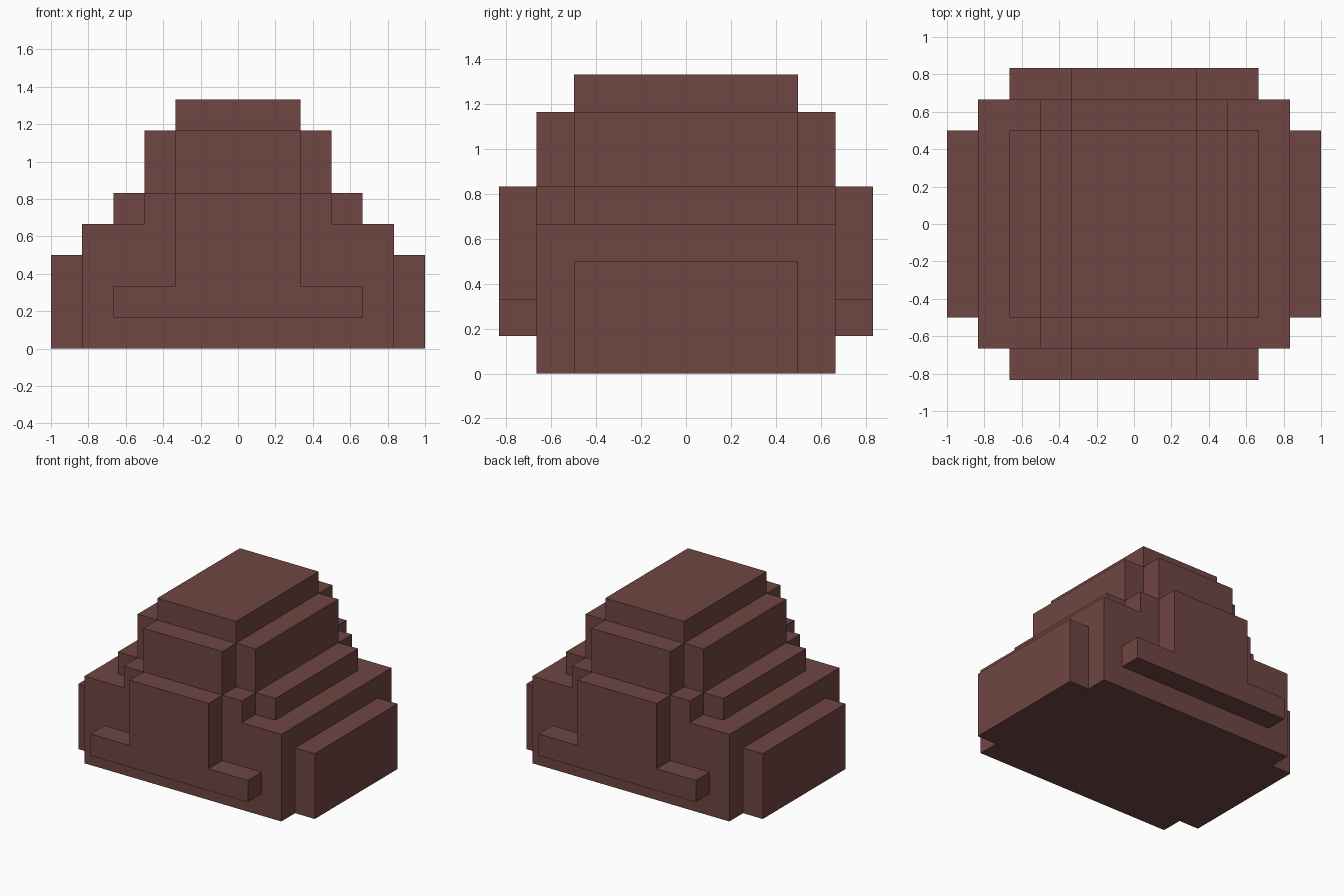
import bpy
import bmesh

cube = bpy.data.objects.get("Cube")
if cube:
    bpy.data.objects.remove(cube, do_unlink=True)

U = 1 / 6  # block grid step

# Single reddish-brown colour
brown = bpy.data.materials.new("reddish_brown")
brown.use_nodes = True
brown.diffuse_color = (0.162, 0.061, 0.054, 1)
bsdf = next(n for n in brown.node_tree.nodes if n.type == 'BSDF_PRINCIPLED')
bsdf.inputs["Base Color"].default_value = brown.diffuse_color
bsdf.inputs["Roughness"].default_value = 0.9


def prism(name, profile, y0, y1):
    """Extrude an (x, z) profile from y0 to y1, all in grid steps."""
    bm = bmesh.new()
    face = bm.faces.new([bm.verts.new((x * U, y0 * U, z * U)) for x, z in profile])
    ext = bmesh.ops.extrude_face_region(bm, geom=[face])
    verts = [g for g in ext["geom"] if isinstance(g, bmesh.types.BMVert)]
    bmesh.ops.translate(bm, verts=verts, vec=(0, (y1 - y0) * U, 0))
    bmesh.ops.recalc_face_normals(bm, faces=bm.faces[:])
    mesh = bpy.data.meshes.new(name)
    bm.to_mesh(mesh)
    bm.free()
    mesh.materials.append(brown)
    obj = bpy.data.objects.new(name, mesh)
    bpy.context.collection.objects.link(obj)


def mirrored(right_half):
    """Complete a symmetric profile from its +x half, listed bottom to top."""
    return right_half + [(-x, z) for x, z in reversed(right_half)]


def box(x0, x1, z0, z1):
    return [(x0, z0), (x1, z0), (x1, z1), (x0, z1)]


# Stepped core running the full depth of the base
prism("stepped_core", mirrored([(5, 0), (5, 4), (3, 4), (3, 5), (2, 5), (2, 7)]), -4, 4)

# Top block
prism("top_cap", box(-2, 2, 7, 8), -3, 3)

# Side slabs and the stepped shoulders above them
for side, s in (("left", 1), ("right", -1)):
    prism(side + "_side_slab", box(5 * s, 6 * s, 0, 3), -3, 3)
    prism(side + "_lower_shoulder", box(3 * s, 4 * s, 4, 5), -3, 3)
    prism(side + "_upper_shoulder", box(2 * s, 3 * s, 5, 7), -3, 3)

# Raised inverted-T panels on the front and back
tee = mirrored([(4, 1), (4, 2), (2, 2), (2, 5)])
prism("front_panel", tee, -5, -4)
prism("back_panel", tee, 4, 5)
